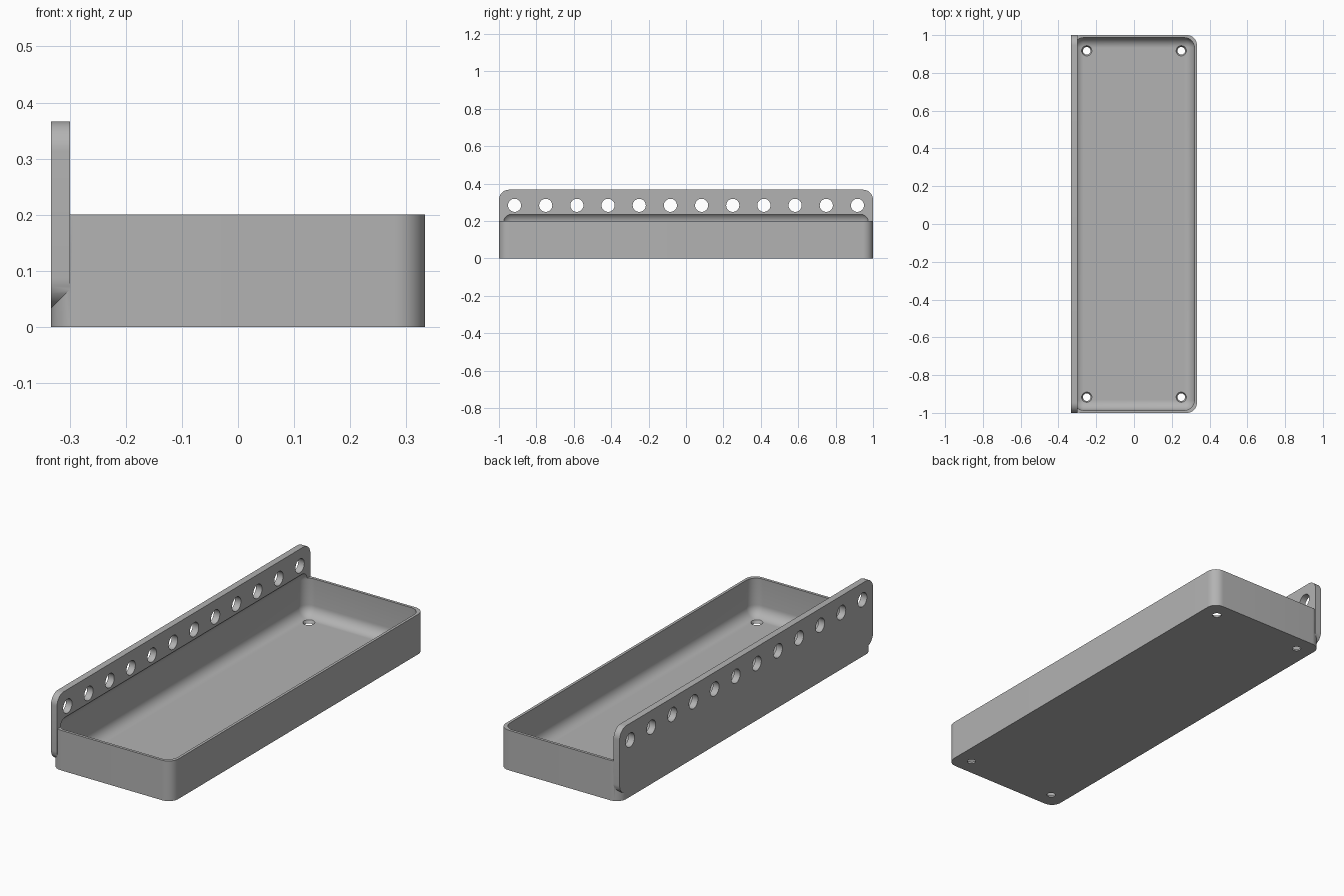
import bpy
import bmesh
from mathutils import Matrix, Vector

default = bpy.data.objects.get("Cube")
if default:
    bpy.data.objects.remove(default)

WALL = 0.0133        # tray wall and floor
PLATE = 0.0333       # mounting plate thickness
RADIUS = 0.0533      # shared corner radius
HALF_X = 0.3333
HOLE_Y = 0.9167

grey = bpy.data.materials.new("plain_grey")
grey.use_nodes = True
COLOUR = (0.45, 0.45, 0.45, 1)
grey.diffuse_color = COLOUR
grey.node_tree.nodes["Principled BSDF"].inputs["Base Color"].default_value = COLOUR


def to_object(name, bm):
    bmesh.ops.recalc_face_normals(bm, faces=bm.faces)
    mesh = bpy.data.meshes.new(name)
    bm.to_mesh(mesh)
    bm.free()
    mesh.materials.append(grey)
    obj = bpy.data.objects.new(name, mesh)
    bpy.context.collection.objects.link(obj)
    return obj


def rounded_box(name, low, high, axis=None):
    """Box with edges along one axis rounded, or every edge if axis is None."""
    low, high = Vector(low), Vector(high)
    bm = bmesh.new()
    bmesh.ops.create_cube(bm, size=1)
    bmesh.ops.scale(bm, vec=high - low, verts=bm.verts)
    bmesh.ops.translate(bm, vec=(low + high) / 2, verts=bm.verts)
    edges = [e for e in bm.edges if axis is None or
             abs(e.verts[0].co[axis] - e.verts[1].co[axis]) > 0.001]
    bmesh.ops.bevel(bm, geom=edges, offset=RADIUS, segments=12,
                    profile=0.5, affect='EDGES')
    return to_object(name, bm)


def drills(name, places, r1, r2, depth, rotation=Matrix()):
    bm = bmesh.new()
    for place in places:
        bmesh.ops.create_cone(bm, cap_ends=True, segments=40, radius1=r1,
                              radius2=r2, depth=depth,
                              matrix=Matrix.Translation(place) @ rotation)
    return to_object(name, bm)


def combine(target, tool, operation):
    mod = target.modifiers.new(tool.name, 'BOOLEAN')
    mod.operation = operation
    mod.solver = 'EXACT'
    mod.object = tool
    bpy.context.view_layer.objects.active = target
    bpy.ops.object.modifier_apply(modifier=mod.name)
    bpy.data.objects.remove(tool)


# Tray body and upright mounting plate
tray = rounded_box("tray_with_mounting_plate", (-HALF_X, -1, 0), (HALF_X, 1, 0.2), axis=2)
plate = rounded_box("mounting_plate", (-HALF_X, -1, PLATE),
                    (-HALF_X + PLATE, 1, 0.3667), axis=0)
combine(tray, plate, 'UNION')

# Filleted cavity, which also undercuts the plate
cavity = rounded_box("cavity_cutter", (-HALF_X + WALL, -1 + WALL, WALL),
                     (HALF_X - WALL, 1 - WALL, 0.2467))
combine(tray, cavity, 'DIFFERENCE')

# Row of holes through the plate
row = [(-HALF_X + PLATE / 2, -HOLE_Y + i * HOLE_Y * 2 / 11, 0.2833) for i in range(12)]
combine(tray, drills("plate_hole_cutter", row, 0.035, 0.035, 0.1,
                     Matrix.Rotation(1.5708, 4, 'Y')), 'DIFFERENCE')

# Countersunk screw holes in the floor
corners = [(x, y, WALL / 2) for x in (-0.25, 0.25) for y in (-HOLE_Y, HOLE_Y)]
combine(tray, drills("floor_hole_cutter", corners, 0.0185, 0.0285, 0.02), 'DIFFERENCE')

bpy.ops.object.select_all(action='DESELECT')
tray.select_set(True)
bpy.context.view_layer.objects.active = tray
bpy.ops.object.shade_smooth_by_angle(angle=0.52)
